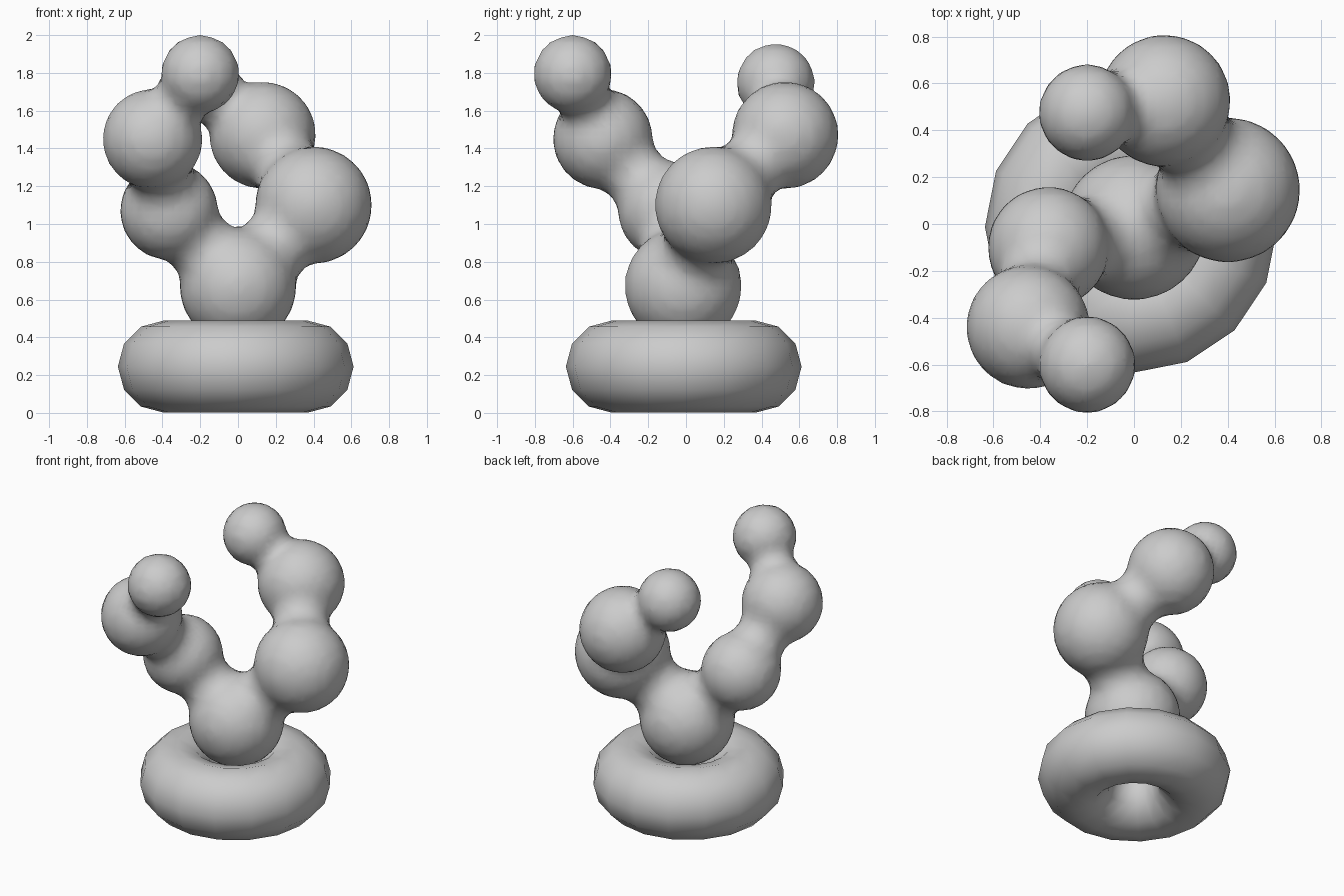
import bpy, bmesh, math
from mathutils import Vector, Matrix

if "Cube" in bpy.data.objects:
    bpy.data.objects.remove(bpy.data.objects["Cube"])

# ball centres and radii
ROOT = (Vector((0.0, -0.015, 0.67)), 0.31)
LEFT = [ROOT,
        (Vector((-0.365, -0.10, 1.07)), 0.26),
        (Vector((-0.452, -0.44, 1.45)), 0.265),
        (Vector((-0.20, -0.60, 1.793)), 0.207)]
RIGHT = [ROOT,
         (Vector((0.40, 0.145, 1.10)), 0.31),
         (Vector((0.13, 0.525, 1.47)), 0.283),
         (Vector((-0.20, 0.475, 1.748)), 0.207)]


def add_ball(bm, ball):
    bmesh.ops.create_uvsphere(bm, u_segments=32, v_segments=20, radius=ball[1],
                              matrix=Matrix.Translation(ball[0]))


def add_neck(bm, a, b, waist, sides=32, steps=12):
    """Concave neck of revolution, tangent to both balls."""
    (ca, ra), (cb, rb) = a, b
    d = (cb - ca).length

    def reach(r, f):
        return math.sqrt(max(0.0, (r + f) ** 2 - (waist + f) ** 2))

    lo, hi = 0.0, 5.0
    for _ in range(50):
        f = (lo + hi) / 2
        if reach(ra, f) + reach(rb, f) < d:
            lo = f
        else:
            hi = f
    h, z0 = waist + f, reach(ra, f)
    za = z0 * ra / (ra + f)
    zb = d - (d - z0) * rb / (rb + f)
    mat = Matrix.Translation(ca) @ (cb - ca).to_track_quat('Z', 'Y').to_matrix().to_4x4()
    rings = []
    for i in range(steps + 1):
        z = za + (zb - za) * i / steps
        r = h - math.sqrt(max(0.0, f * f - (z - z0) ** 2))
        # ends are tucked just inside the balls
        if i in (0, steps):
            r *= 0.99
        rings.append([bm.verts.new(mat @ Vector((r * math.cos(t), r * math.sin(t), z)))
                      for t in (2 * math.pi * k / sides for k in range(sides))])
    for p, q in zip(rings, rings[1:]):
        for k in range(sides):
            n = (k + 1) % sides
            bm.faces.new((p[k], p[n], q[n], q[k]))
    bm.faces.new(rings[0][::-1])
    bm.faces.new(rings[-1])


# branching body of blended balls
bm = bmesh.new()
add_ball(bm, ROOT)
for chain, waists in ((LEFT, (0.18, 0.17, 0.145)), (RIGHT, (0.19, 0.18, 0.15))):
    for a, b, w in zip(chain, chain[1:], waists):
        add_ball(bm, b)
        add_neck(bm, a, b, w)
mesh = bpy.data.meshes.new("branching_body")
bm.to_mesh(mesh)
bm.free()
body = bpy.data.objects.new("branching_body", mesh)
bpy.context.collection.objects.link(body)
remesh = body.modifiers.new("merge", 'REMESH')
remesh.mode = 'VOXEL'
remesh.voxel_size = 0.04
remesh.use_smooth_shade = True

# ring base
bpy.ops.mesh.primitive_torus_add(major_segments=16, minor_segments=12,
                                 major_radius=0.38, minor_radius=0.244,
                                 location=(-0.012, -0.012, 0.245))
base = bpy.context.object
base.name = "ring_base"
bpy.ops.object.shade_smooth()
